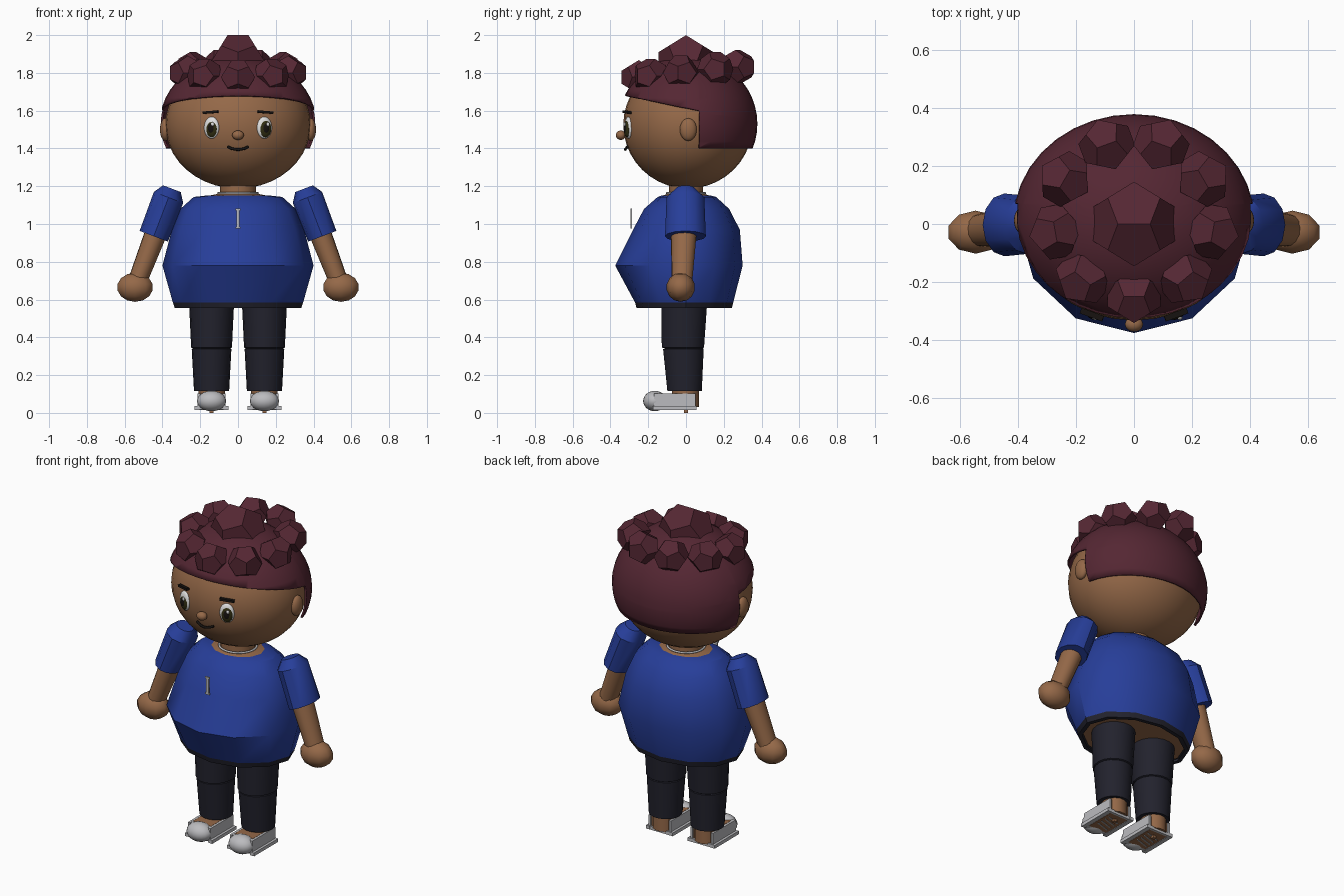
import bpy, bmesh, math
from mathutils import Matrix, Vector

if "Cube" in bpy.data.objects:
    bpy.data.objects.remove(bpy.data.objects["Cube"])


def material(name, r, g, b):
    m = bpy.data.materials.new(name)
    m.use_nodes = True
    m.diffuse_color = (r, g, b, 1)
    bsdf = next(n for n in m.node_tree.nodes if n.type == "BSDF_PRINCIPLED")
    bsdf.inputs["Base Color"].default_value = (r, g, b, 1)
    bsdf.inputs["Roughness"].default_value = 0.8
    return m


SKIN = material("brown skin", .30, .14, .065)
HAIR = material("burgundy hair", .09, .02, .033)
SHIRT = material("blue shirt", .02, .048, .32)
PANTS = material("dark navy cloth", .016, .016, .026)
GREY = material("light grey", .50, .50, .52)
WHITE = material("eye white", .75, .75, .75)
IRIS = material("dark olive iris", .03, .027, .006)
BLACK = material("black", .008, .006, .005)


def finish(name, bm, mat, angle=None):
    """Turn a bmesh into an object; smooth below the angle, or flat if none."""
    bmesh.ops.recalc_face_normals(bm, faces=bm.faces[:])
    mesh = bpy.data.meshes.new(name)
    bm.to_mesh(mesh)
    bm.free()
    mesh.materials.append(mat)
    if angle:
        mesh.shade_smooth()
        mesh.set_sharp_from_angle(angle=math.radians(angle))
    obj = bpy.data.objects.new(name, mesh)
    bpy.context.collection.objects.link(obj)
    return obj


def placed(loc, size=(1, 1, 1), turn=0, tilt=0):
    return (Matrix.Translation(loc) @ Matrix.Rotation(turn, 4, "Z")
            @ Matrix.Rotation(tilt, 4, "Y") @ Matrix.Diagonal((*size, 1)))


def ball_mesh(loc, radii, segs, rings, turn=0):
    bm = bmesh.new()
    bmesh.ops.create_uvsphere(bm, u_segments=segs, v_segments=rings, radius=1)
    bm.transform(placed(loc, radii, turn))
    return bm


def ball(name, loc, radii, mat, segs=20, rings=12, turn=0):
    return finish(name, ball_mesh(loc, radii, segs, rings, turn), mat, 60)


def box(name, loc, size, mat, turn=0, tilt=0):
    bm = bmesh.new()
    bmesh.ops.create_cube(bm, size=1)
    bm.transform(placed(loc, size, turn, tilt))
    return finish(name, bm, mat)


def loft(name, rings, sides, mat, matrix=Matrix(), caps=True, angle=35):
    """Rings are (height, x radius, front radius, back radius)."""
    bm = bmesh.new()
    loops = []
    for z, rx, front, back in rings:
        loop = []
        for i in range(sides):
            a = math.tau * i / sides
            ry = back if math.sin(a) > 0 else front
            loop.append(bm.verts.new((rx * math.cos(a), ry * math.sin(a), z)))
        loops.append(loop)
    for low, high in zip(loops, loops[1:]):
        for i in range(sides):
            j = (i + 1) % sides
            bm.faces.new((low[i], low[j], high[j], high[i]))
    if caps:
        bm.faces.new(loops[0])
        bm.faces.new(loops[-1])
    bm.transform(matrix)
    return finish(name, bm, mat, angle)


def along(start, end):
    """Matrix whose local z runs from start to end, with the length."""
    d = Vector(end) - Vector(start)
    return Matrix.Translation(start) @ d.to_track_quat("Z", "Y").to_matrix().to_4x4(), d.length


def wire(name, points, radius, mat, cyclic=False):
    curve = bpy.data.curves.new(name, "CURVE")
    curve.dimensions = "3D"
    curve.bevel_depth, curve.bevel_resolution = radius, 2
    curve.use_fill_caps = True
    sp = curve.splines.new("POLY")
    sp.points.add(len(points) - 1)
    for p, co in zip(sp.points, points):
        p.co = (*co, 1)
    sp.use_cyclic_u = cyclic
    curve.materials.append(mat)
    obj = bpy.data.objects.new(name, curve)
    bpy.context.collection.objects.link(obj)


# Head
ball("head", (0, .01, 1.525), (.385, .342, .337), SKIN, 32, 20)
ball("nose", (0, -.345, 1.47), (.031, .026, .025), SKIN)
smile = [-1, -.6, -.25, 0, .25, .6, 1]
wire("mouth", [(.055 * t, -.322 + .012 * t * t, 1.394 + .015 * t * t) for t in smile], .007, BLACK)

# Hair cap: a shell trimmed along a sloping brow line and a lower nape line
bm = ball_mesh((0, .01, 1.53), (.415, .368, .36), 36, 24)
for co, no in (((0, .07, 0), (0, 1, 0)), ((0, .07, 1.60), (0, .205, 1)), ((0, 0, 1.40), (0, 0, 1))):
    bmesh.ops.bisect_plane(bm, geom=bm.verts[:] + bm.edges[:] + bm.faces[:],
                           plane_co=co, plane_no=no, dist=1e-5)
spare = []
for f in bm.faces:
    c = f.calc_center_median()
    if not (c.z > 1.614 - .205 * c.y or (c.y > .07 and c.z > 1.40)):
        spare.append(f)
bmesh.ops.delete(bm, geom=spare, context="FACES")
cap = finish("hair_cap", bm, HAIR, 40)
shell = cap.modifiers.new("thickness", "SOLIDIFY")
shell.thickness, shell.offset = .012, -1


# Curls: dodecahedra, one on the crown and a ring of nine
def curl(name, loc, s, turn=0):
    phi = (1 + math.sqrt(5)) / 2
    bm = bmesh.new()
    for a in (-1, 1):
        for b in (-1, 1):
            for c in (-1, 1):
                bm.verts.new((a, b, c))
            p, q = a / phi, b * phi
            for co in ((p, 0, q), (0, q, p), (q, p, 0)):
                bm.verts.new(co)
    bmesh.ops.convex_hull(bm, input=bm.verts[:])
    bmesh.ops.dissolve_limit(bm, angle_limit=.02, verts=bm.verts[:], edges=bm.edges[:])
    bm.transform(placed(loc, (s, s, s), turn))
    finish(name, bm, HAIR)


curl("crown_curl", (0, 0, 1.854), .09)
for i in range(9):
    a = math.radians(40 * i - 90)
    curl(f"ring_curl_{i + 1}", (.275 * math.cos(a), .02 + .27 * math.sin(a), 1.805 + .028 * math.sin(a)),
         .056, a + math.pi / 2)

# Neck, necklace and bare underside of the body
loft("neck", [(1.08, .17, .14, .14), (1.15, .155, .125, .125), (1.162, .095, .09, .09),
              (1.26, .095, .09, .09)], 20, SKIN)
ring = [math.tau * i / 24 for i in range(24)]
wire("necklace", [(.105 * math.cos(a), .1 * math.sin(a), 1.163) for a in ring], .006, GREY, True)
loft("underside", [(.57, .31, .235, .22), (.62, .31, .24, .22)], 12, SKIN)

# Shirt with hem and drawstring
loft("shirt", [(.585, .345, .27, .25), (.78, .40, .375, .30), (.97, .35, .28, .285),
               (1.08, .305, .222, .228), (1.143, .235, .15, .16), (1.152, .155, .125, .125)],
     12, SHIRT, caps=False)
loft("hem", [(.555, .31, .24, .22), (.555, .335, .262, .243), (.59, .346, .271, .251),
             (.59, .31, .24, .22)], 12, PANTS, caps=False)
box("drawstring", (0, -.289, 1.028), (.018, .008, .105), GREY)
for z in (.98, 1.076):
    box("drawstring_end", (0, -.289, z), (.027, .008, .01), GREY)

for side, label in ((1, "left"), (-1, "right")):
    # Ear, eye and brow
    ball(label + "_ear", (side * .385, .012, 1.50), (.028, .045, .06), SKIN)
    turn = side * math.radians(20)
    out = Vector((math.sin(turn), -math.cos(turn), 0))
    eye = Vector((side * .14, -.305, 1.51))
    ball(label + "_eye", eye, (.042, .018, .058), WHITE, turn=turn)
    ball(label + "_iris", eye + out * .008 + Vector((.003, 0, -.006)), (.032, .014, .045), IRIS, turn=turn)
    ball(label + "_pupil", eye + out * .014 + Vector((.003, 0, -.004)), (.02, .01, .03), BLACK, turn=turn)
    ball(label + "_glint", eye + out * .021 + Vector((.012, 0, .018)), (.009, .005, .011), WHITE, turn=turn)
    box(label + "_brow", (side * .145, -.312, 1.592), (.082, .02, .013), BLACK, turn, side * .07)

    # Sleeve, arm and hand
    m, n = along((side * .35, -.003, 1.187), (side * .446, -.003, .935))
    loft(label + "_sleeve", [(0, .05, .05, .05), (.05, .1, .083, .083), (n, .108, .08, .08)],
         12, SHIRT, m)
    m, n = along((side * .42, -.01, .99), (side * .535, -.022, .69))
    loft(label + "_arm", [(0, .07, .06, .06), (n, .055, .05, .05)], 14, SKIN, m)
    ball(label + "_hand", (side * .545, -.028, .665), (.1, .076, .077), SKIN, 10, 7)

    # Trouser leg with a seam at the knee
    m = Matrix.Translation((side * .14, -.005, 0))
    loft(label + "_trouser_leg", [(.115, .093, .095, .09), (.338, .105, .118, .1), (.342, .099, .108, .096),
                                  (.346, .108, .125, .102), (.60, .12, .128, .12)], 18, PANTS, m)

    # Bare foot inside an open-heeled shoe
    x = side * .14
    loft(label + "_ankle", [(.03, .07, .07, .075), (.13, .07, .07, .075)], 14, SKIN, m)
    box(label + "_foot", (x, -.05, .06), (.12, .185, .085), SKIN)
    box(label + "_shoe_top", (x, -.115, .06), (.13, .1, .082), GREY)
    ball(label + "_toe_cap", (x, -.165, .063), (.077, .062, .054), GREY)
    for edge in (-1, 1):
        box(label + "_shoe_side", (x + edge * .068, -.06, .06), (.014, .22, .084), GREY)
        box(label + "_sole_edge", (x + edge * .077, -.06, .026), (.026, .23, .02), GREY)
    box(label + "_heel_edge", (x, .047, .026), (.18, .014, .02), GREY)
    for k in range(4):
        box(label + "_sole_stripe", (x, -.1 + k * .03, .017), (.09, .006, .006), GREY, .3)
    box(label + "_heel_pad", (x, .0, .008), (.02, .02, .016), SKIN)
